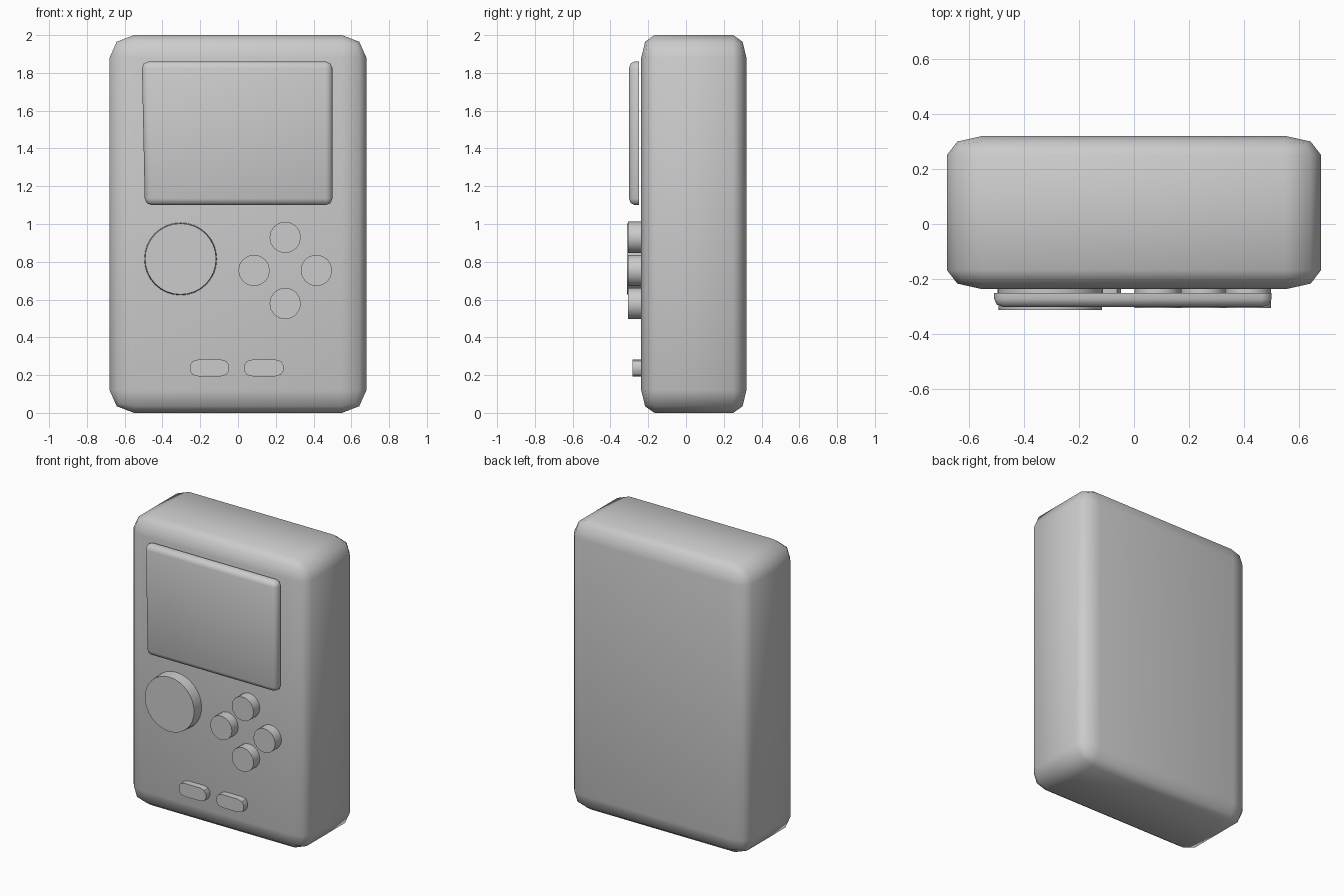
import bpy, bmesh, math
from mathutils import Matrix, Vector

if "Cube" in bpy.data.objects:
    bpy.data.objects.remove(bpy.data.objects["Cube"])


def finish(name, bm, angle):
    bmesh.ops.recalc_face_normals(bm, faces=bm.faces)
    mesh = bpy.data.meshes.new(name)
    bm.to_mesh(mesh)
    bm.free()
    mesh.shade_smooth()
    mesh.set_sharp_from_angle(angle=math.radians(angle))
    obj = bpy.data.objects.new(name, mesh)
    bpy.context.collection.objects.link(obj)
    return obj


def rounded_box(name, lo, hi, bevel, edge_test, angle=50):
    """Box between two corners, with a separate bevel width per axis."""
    lo, hi, bevel = Vector(lo), Vector(hi), Vector(bevel)
    bm = bmesh.new()
    bmesh.ops.create_cube(bm, size=1)
    for v in bm.verts:
        v.co = Vector([v.co[i] * (hi[i] - lo[i]) / bevel[i] for i in range(3)])
    edges = [e for e in bm.edges if edge_test(*(v.co for v in e.verts))]
    bmesh.ops.bevel(bm, geom=edges, offset=1, segments=2, profile=0.5,
                    affect='EDGES')
    for v in bm.verts:
        v.co = Vector([v.co[i] * bevel[i] for i in range(3)]) + (lo + hi) / 2
    return finish(name, bm, angle)


def round_button(name, x, z, front, r_front, r_back, sides):
    back = -0.20
    bm = bmesh.new()
    turn = Matrix.Translation((x, (front + back) / 2, z)) @ Matrix.Rotation(math.pi / 2, 4, 'X')
    bmesh.ops.create_cone(bm, cap_ends=True, segments=sides, radius1=r_back,
                          radius2=r_front, depth=back - front, matrix=turn)
    return finish(name, bm, 35)


# case
rounded_box("case", (-0.68, -0.237, 0), (0.68, 0.32, 2.0), (0.13, 0.07, 0.12),
            lambda a, b: True)

# raised screen: rounded everywhere except around its back; left edge leans slightly
screen = rounded_box("screen", (-0.50, -0.302, 1.10), (0.50, -0.25, 1.86),
                     (0.035, 0.03, 0.035), lambda a, b: not (a.y > 0 and b.y > 0))
for v in screen.data.vertices:
    if v.co.x < 0:
        v.co.x += 0.007 - 0.016 * (v.co.z - 1.10) / 0.76

# direction disc
round_button("direction_disc", -0.304, 0.815, -0.313, 0.188, 0.194, 32)

# four action buttons in a diamond
for name, dx, dz in (("top", 0, 0.175), ("bottom", 0, -0.175),
                     ("left", -0.165, 0), ("right", 0.165, 0)):
    round_button("action_button_" + name, 0.25 + dx, 0.754 + dz, -0.306,
                 0.083, 0.083, 16)

# two small pill buttons
for name, x in (("left", -0.151), ("right", 0.137)):
    rounded_box("pill_button_" + name, (x - 0.103, -0.282, 0.193),
                (x + 0.103, -0.20, 0.283), (0.045, 0.03, 0.03),
                lambda a, b: abs(a.y - b.y) > 1e-4, 35)
